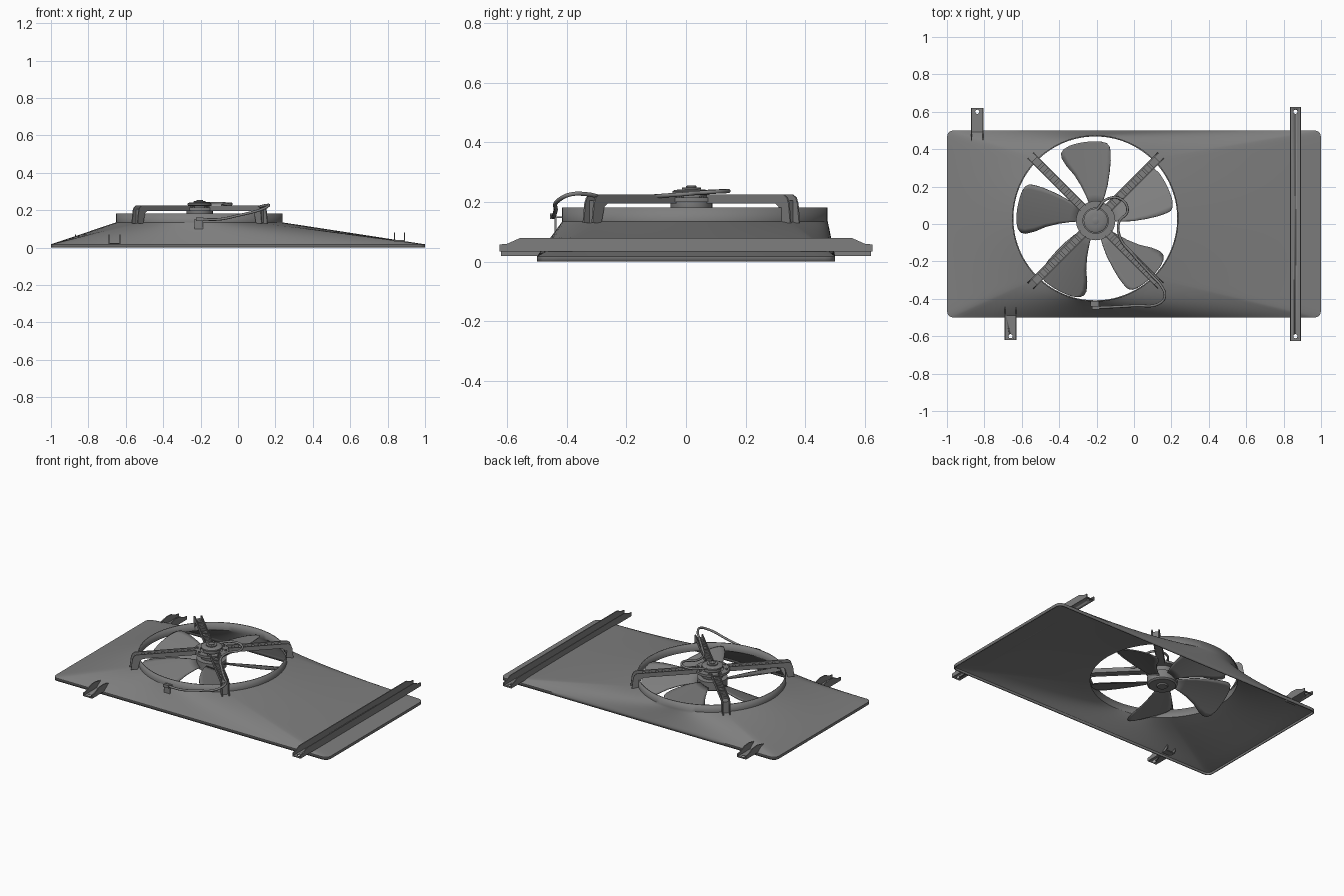
import bpy, math
from mathutils import Matrix, Vector

if "Cube" in bpy.data.objects:
    bpy.data.objects.remove(bpy.data.objects["Cube"])

grey = bpy.data.materials.new("metal_grey")
grey.use_nodes = True
grey.diffuse_color = (0.21, 0.21, 0.21, 1)
grey.node_tree.nodes["Principled BSDF"].inputs["Base Color"].default_value = (0.21, 0.21, 0.21, 1)

HUB = Vector((-0.205, 0.018, 0))
RING = Vector((-0.207, 0.03, 0))
RING_R = 0.445


def finish(ob, smooth=True):
    ob.data.materials.append(grey)
    bpy.ops.object.select_all(action="DESELECT")
    ob.select_set(True)
    bpy.context.view_layer.objects.active = ob
    if smooth:
        bpy.ops.object.shade_smooth_by_angle(angle=math.radians(32))
    return ob


def mesh_part(name, verts, faces, matrix=None, thickness=0, offset=-1):
    me = bpy.data.meshes.new(name)
    me.from_pydata([tuple(v) for v in verts], [], faces)
    if matrix:
        me.transform(matrix)
    ob = bpy.data.objects.new(name, me)
    bpy.context.collection.objects.link(ob)
    finish(ob)
    if thickness:
        mod = ob.modifiers.new("sheet", "SOLIDIFY")
        mod.thickness, mod.offset = thickness, offset
    return ob


def bridge(rows, closed=True):
    """Quads between successive rows of equal length."""
    n = len(rows[0])
    faces = [(k * n + i, k * n + (i + 1) % n, (k + 1) * n + (i + 1) % n, (k + 1) * n + i)
             for k in range(len(rows) - 1) for i in range(n if closed else n - 1)]
    return [v for row in rows for v in row], faces


def prism(name, outline, x0, x1, matrix):
    """Extrude a (y, z) outline from x0 to x1."""
    n = len(outline)
    verts, faces = bridge([[(x, y, z) for y, z in outline] for x in (x0, x1)])
    faces += [tuple(reversed(range(n))), tuple(range(n, 2 * n))]
    return mesh_part(name, verts, faces, matrix)


def box(name, lo, hi, matrix=Matrix()):
    (ax, ay, az), (bx, by, bz) = lo, hi
    return prism(name, [(ay, az), (by, az), (by, bz), (ay, bz)], ax, bx, matrix)


def lathe(name, profile, centre, segs=48):
    rows = [[centre + Vector((r * math.cos(a), r * math.sin(a), z))
             for a in (math.tau * i / segs for i in range(segs))] for r, z in profile]
    verts, faces = bridge(rows)
    n = len(verts)
    faces += [tuple(reversed(range(segs))), tuple(range(n - segs, n))]
    return mesh_part(name, verts, faces)


def tube(name, points, radius):
    cu = bpy.data.curves.new(name, "CURVE")
    cu.dimensions, cu.bevel_depth, cu.bevel_resolution = "3D", radius, 3
    cu.use_fill_caps, cu.resolution_u = True, 8
    sp = cu.splines.new("BEZIER")
    sp.bezier_points.add(len(points) - 1)
    for bp, p in zip(sp.bezier_points, points):
        bp.co = p
        bp.handle_left_type = bp.handle_right_type = "AUTO"
    ob = bpy.data.objects.new(name, cu)
    bpy.context.collection.objects.link(ob)
    return finish(ob, False)


def drill(ob, x, y):
    cutter = lathe("cutter", [(0.011, -0.1), (0.011, 0.3)], Vector((x, y, 0)), 20)
    mod = ob.modifiers.new("hole", "BOOLEAN")
    mod.operation, mod.object, mod.solver = "DIFFERENCE", cutter, "EXACT"
    bpy.context.view_layer.objects.active = ob
    bpy.ops.object.modifier_apply(modifier=mod.name)
    bpy.data.objects.remove(cutter)


# Shroud: rounded rectangle lofted into a circular collar
def rounded(x, y, hx=1.0, hy=0.5, r=0.035):
    cx, cy = math.copysign(hx - r, x), math.copysign(hy - r, y)
    if abs(x) > hx - r and abs(y) > hy - r:
        d = Vector((x - cx, y - cy)).normalized() * r
        return Vector((cx + d.x, cy + d.y, 0))
    return Vector((x, y, 0))


ts = [-1 + i / 14 for i in range(28)]
ts = sorted(ts + [s * e for s in (-1, 1) for e in (0.965, 0.98, 0.99)])
rect, circle = [], []
for side in range(4):
    for t in ts:
        p = [(1, t / 2), (-t, 0.5), (-1, -t / 2), (t, -0.5)][side]
        rect.append(rounded(*p))
        a = (side + t / 2) * math.pi / 2
        circle.append(RING + Vector((math.cos(a), math.sin(a), 0)) * RING_R)
up = Vector((0, 0, 1))
rows = [rect, [p + up * 0.018 for p in rect]]
steps = 10
for k in range(1, steps + 1):
    f = k / steps
    rows.append([p.lerp(c, f) + up * (0.018 + 0.117 * f) for p, c in zip(rect, circle)])
rows.append([c + up * 0.182 for c in circle])
mesh_part("shroud", *bridge(rows), thickness=0.007)

# Fan hub and motor
lathe("fan_hub", [(0.03, 0.092), (0.035, 0.1), (0.08, 0.1), (0.09, 0.108), (0.09, 0.16), (0.03, 0.165)], HUB)
lathe("motor_body", [(0.03, 0.15), (0.065, 0.165), (0.07, 0.182), (0.07, 0.203), (0.052, 0.206),
                     (0.052, 0.224), (0.064, 0.227), (0.064, 0.236), (0.055, 0.241), (0.032, 0.242),
                     (0.032, 0.248), (0.018, 0.249), (0.018, 0.254), (0.01, 0.256)], HUB)
ring_rows = [[HUB + Vector((r * math.cos(i * math.tau / 48), r * math.sin(i * math.tau / 48), z))
              for i in range(48)]
             for r, z in ((0.068, 0.2), (0.105, 0.2), (0.105, 0.215), (0.068, 0.215), (0.068, 0.2))]
mesh_part("motor_mounting_ring", *bridge(ring_rows))
for i in range(8):
    a = math.tau * (i + 0.5) / 8
    lathe("motor_bolt", [(0.009, 0.21), (0.009, 0.221)],
          HUB + Vector((math.cos(a), math.sin(a), 0)) * 0.087, 6)

# Five pitched blades: radius, start angle, end angle
blade = [(0.08, 70, 110), (0.14, 70, 111), (0.2, 71.5, 112.5), (0.27, 74, 115), (0.33, 76, 118),
         (0.38, 78, 118.5), (0.405, 79.5, 117), (0.418, 82, 114), (0.424, 86, 109)]
rows = []
for r, a0, a1 in blade:
    row = []
    for j in range(11):
        a = math.radians(a0 + (a1 - a0) * j / 10)
        s = r * math.sin(a - math.radians(95))
        row.append((r * math.cos(a), r * math.sin(a), 0.13 - 0.38 * s - 0.4 * s * s))
    rows.append(row)
for i in range(5):
    turn = Matrix.Translation(HUB) @ Matrix.Rotation(i * math.tau / 5, 4, "Z")
    mesh_part("fan_blade", *bridge(rows, False), matrix=turn, thickness=0.006, offset=0)

# Four channel arms with legs that clasp the collar
flange = [(0.095, 0.196), (0.42, 0.196), (0.436, 0.185), (0.45, 0.13), (0.492, 0.13),
          (0.484, 0.195), (0.476, 0.215), (0.46, 0.225), (0.095, 0.225)]
for i in range(4):
    turn = Matrix.Translation(HUB) @ Matrix.Rotation(math.pi / 4 + i * math.pi / 2, 4, "Z")
    for x in (-0.024, 0.018):
        prism("arm_flange", flange, x, x + 0.006, turn)
    box("arm_web", (-0.02, 0.09, 0.2), (0.02, 0.46, 0.206), turn)
    box("leg_web", (-0.02, 0.458, 0.13), (0.02, 0.464, 0.205), turn)
    for k in range(8):
        y = 0.125 + k * 0.04
        box("arm_rung", (-0.02, y, 0.205), (0.02, y + 0.016, 0.216), turn)


# Mounting channels: half profile in y, open side up
def channel(name, x, width, y0, y1, z, outline, hole_ys, height=0.006):
    for side in (-1, 1):
        xa = x + side * (width / 2 - 0.003)
        prism(name + "_flange", [(y, z + h) for y, h in outline], xa - 0.003, xa + 0.003, Matrix())
    base = box(name + "_base", (x - width / 2, y0, z), (x + width / 2, y1, z + height))
    for y in hole_ys:
        drill(base, x, y)


channel("support_bar", 0.863, 0.06, -0.625, 0.625, 0.034,
        [(-0.625, 0), (0.625, 0), (0.625, 0.024), (0.6, 0.026), (0.555, 0.046),
         (-0.555, 0.046), (-0.6, 0.026), (-0.625, 0.024)], (-0.6, 0.6))
for name, x, s in (("back_bracket", -0.838, 1), ("front_bracket", -0.66, -1)):
    outline = [(0.44 * s, 0.008), (0.49 * s, 0), (0.62 * s, 0), (0.62 * s, 0.022),
               (0.595 * s, 0.024), (0.545 * s, 0.046), (0.5 * s, 0.05), (0.44 * s, 0.036)]
    channel(name, x, 0.066, min(0.45 * s, 0.62 * s), max(0.45 * s, 0.62 * s), 0.02,
            outline, (0.6 * s,))

# Motor cable, plug and clip on the shroud
tube("cable", [(-0.2, 0.075, 0.235), (-0.14, 0.135, 0.237), (-0.065, 0.13, 0.236), (-0.035, 0.07, 0.233),
               (-0.08, 0.01, 0.228), (-0.075, -0.07, 0.222), (0, -0.17, 0.216), (0.1, -0.28, 0.216),
               (0.145, -0.33, 0.226), (0.165, -0.385, 0.226), (0.135, -0.425, 0.208),
               (0, -0.437, 0.172), (-0.1, -0.443, 0.152), (-0.2, -0.447, 0.152)], 0.007)
box("cable_plug", (-0.225, -0.456, 0.143), (-0.185, -0.438, 0.161))
box("cable_clip", (-0.232, -0.44, 0.1), (-0.186, -0.434, 0.152))
box("cable_clip_tab", (-0.232, -0.44, 0.146), (-0.186, -0.412, 0.152))
